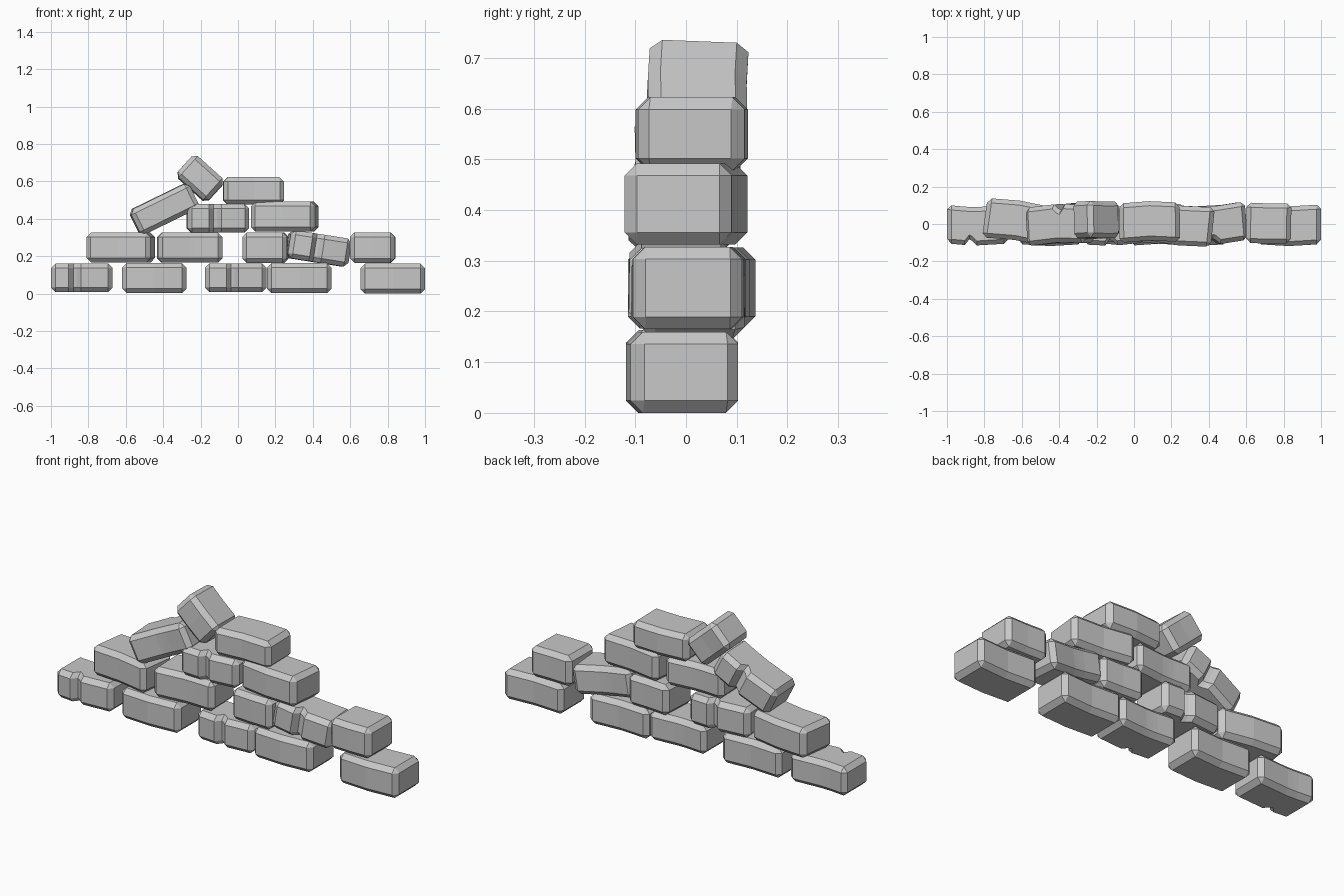
import bpy, bmesh
from math import radians
from mathutils import Matrix, Euler

if "Cube" in bpy.data.objects:
    bpy.data.objects.remove(bpy.data.objects["Cube"])

stone = bpy.data.materials.new("grey_stone")
stone.diffuse_color = (0.58, 0.58, 0.58, 1)
stone.use_nodes = True
stone.node_tree.nodes["Principled BSDF"].inputs["Base Color"].default_value = stone.diffuse_color


def brick(name, centre, size, rot=(0, 0, 0), chip=None, flip=False):
    """Chamfered, slightly bowed brick lofted along x; chip = x of a notch in the front."""
    L, D, H = size
    b, bow = 0.024, 0.012 if L > 0.3 else 0.004
    # stations: (x, is_end_cap, notch depth)
    st = [(-L/2, True, 0), (-L/2 + b, False, 0)]
    if chip is None:
        st.append((0, False, 0))
    else:
        st += [(chip - 0.03, False, 0), (chip - 0.005, False, 0.032),
               (chip + 0.012, False, 0.022), (chip + 0.035, False, 0)]
    st += [(L/2 - b, False, 0), (L/2, True, 0)]
    y0, z0 = D/2, H/2
    bm = bmesh.new()
    rings = []
    for x, cap, notch in st:
        yo, zo = (y0 - b, z0 - b) if cap else (y0, z0)
        pts = [(-(y0 - b), -zo), (y0 - b, -zo), (yo, -(z0 - b)), (yo, z0 - b),
               (y0 - b, zo), (-(y0 - b), zo), (-yo, z0 - b), (-yo, -(z0 - b))]
        shift = bow * (1 - (2 * x / L) ** 2)
        rings.append([bm.verts.new((x, y - shift + (notch if y < 0 else 0), z))
                      for y, z in pts])
    for r, s in zip(rings, rings[1:]):
        for i in range(8):
            j = (i + 1) % 8
            bm.faces.new((r[i], r[j], s[j], s[i]))
    bm.faces.new(rings[0])
    bm.faces.new(rings[-1])
    bmesh.ops.remove_doubles(bm, verts=bm.verts[:], dist=1e-5)
    bmesh.ops.recalc_face_normals(bm, faces=bm.faces[:])
    me = bpy.data.meshes.new(name)
    turn = Matrix.Rotation(radians(180), 4, 'Z') if flip else Matrix.Identity(4)
    m = (Matrix.Translation(centre)
         @ Euler([radians(a) for a in rot]).to_matrix().to_4x4() @ turn)
    bm.transform(m)
    bm.to_mesh(me)
    bm.free()
    me.materials.append(stone)
    bpy.context.collection.objects.link(bpy.data.objects.new(name, me))


FULL = (0.345, 0.212, 0.16)
WORN = (0.33, 0.205, 0.152)
HALF = (0.24, 0.215, 0.162)

# bottom course
brick("bottom_brick_1", (-0.835, 0, 0.085), WORN, chip=-0.04)
brick("bottom_brick_2", (-0.447, 0, 0.083), FULL)
brick("bottom_brick_3", (-0.012, 0, 0.085), WORN, chip=-0.02)
brick("bottom_brick_4", (0.328, 0, 0.083), FULL)
brick("bottom_brick_5", (0.828, 0, 0.08), FULL)

# second course
brick("second_brick_1", (-0.627, 0.008, 0.246), FULL, (0, 0, -8), flip=True)
brick("second_brick_2", (-0.258, 0, 0.246), FULL, (0, 0, 2), chip=-0.03, flip=True)
brick("second_brick_3", (0.147, 0.005, 0.246), HALF, (0, 0, -3))
brick("second_brick_4", (0.43, 0.005, 0.242), WORN, (0, 9, 5), chip=-0.02)
brick("second_brick_5", (0.72, 0.006, 0.246), HALF, (0, 0, -1))

# third course
brick("third_brick_1", (-0.108, 0, 0.403), WORN, (0, 0, 2), chip=-0.02)
brick("third_brick_2", (0.25, 0.003, 0.412), FULL, (0, 0, -6))
brick("leaning_brick", (-0.395, -0.008, 0.452), (0.35, 0.205, 0.15), (0, -26, 3),
      chip=-0.03, flip=True)

# top pieces
brick("top_brick", (0.083, 0.005, 0.55), (0.325, 0.21, 0.145), (0, 0, 1), flip=True)
brick("tipped_half_brick", (-0.202, 0.024, 0.616), (0.225, 0.195, 0.155), (-3, 42, -1))
